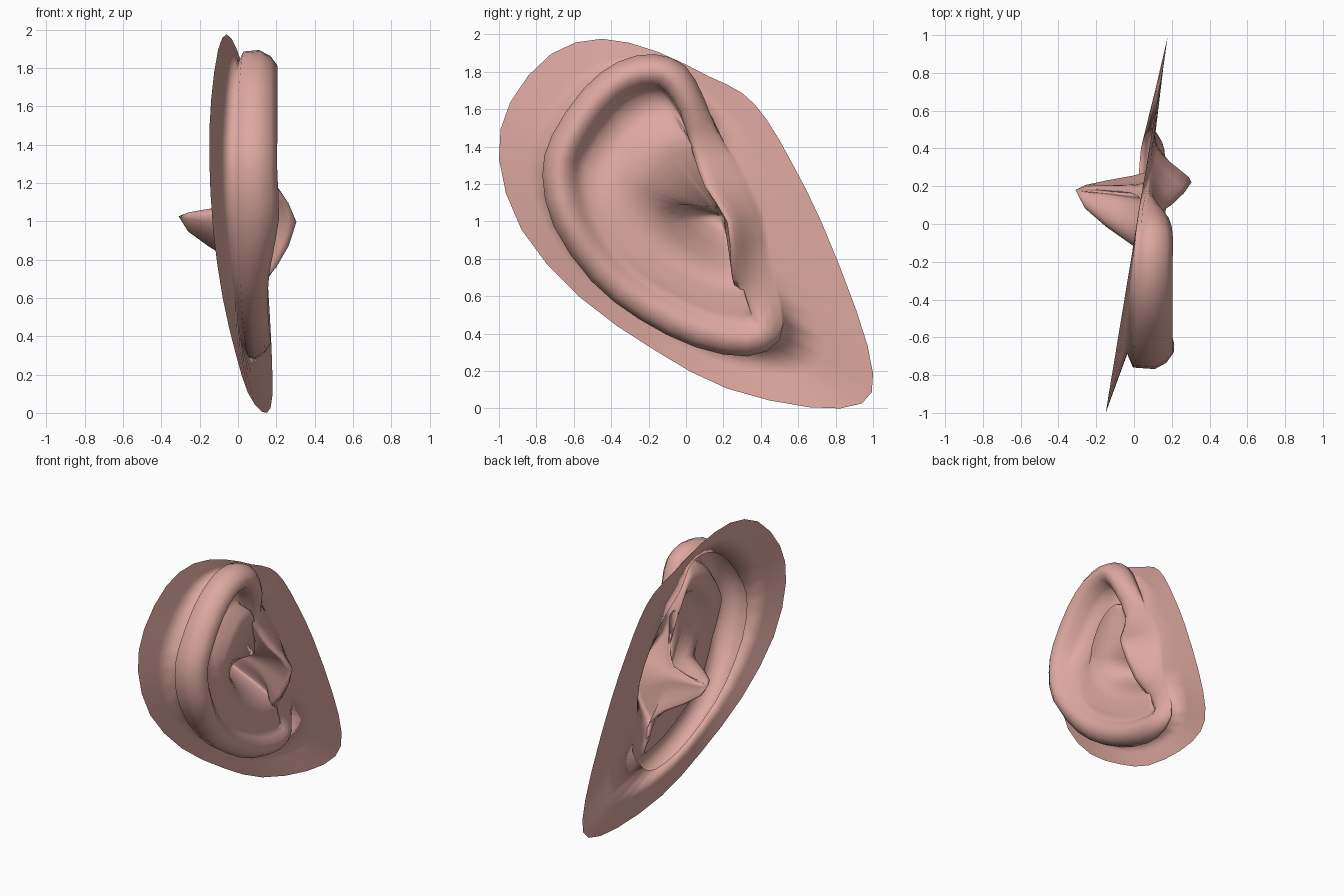
import bpy, math
from mathutils import Vector

if "Cube" in bpy.data.objects:
    bpy.data.objects.remove(bpy.data.objects["Cube"])

# Stations round the ear: skirt edge (y,z), rim line (y,z), helix weight, tragus height,
# upper weight, rim height scale
STATIONS = [
    ((0.94, 0.02), (0.50, 0.36), 0.9, 0, 0, 0.75),
    ((0.66, 0.00), (0.33, 0.28), 1, 0, 0, 0.82),
    ((0.22, 0.10), (0.05, 0.33), 1, 0, 0, 0.82),
    ((-0.16, 0.30), (-0.25, 0.48), 1, 0, 0, 0.76),
    ((-0.57, 0.59), (-0.50, 0.68), 1, 0, 0, 0.8),
    ((-0.88, 0.95), (-0.70, 0.97), 1, 0, 0.05, 1.04),
    ((-1.00, 1.33), (-0.76, 1.24), 1, 0, 0.4, 1),
    ((-0.94, 1.63), (-0.71, 1.45), 1, 0, 0.8, 1),
    ((-0.72, 1.89), (-0.54, 1.70), 1, 0, 1, 1),
    ((-0.45, 1.97), (-0.36, 1.84), 1, 0, 1, 1),
    ((-0.15, 1.90), (-0.17, 1.88), 1, 0, 1, 1),
    ((0.12, 1.77), (-0.01, 1.82), 1, 0, 1, 1),
    ((0.30, 1.68), (0.09, 1.65), 0.9, 0, 1, 0.95),
    ((0.43, 1.54), (0.20, 1.45), 0.2, 0.1, 1, 0.8),
    ((0.57, 1.30), (0.32, 1.25), 0, 0.5, 0, 1),
    ((0.72, 1.00), (0.42, 1.02), 0, 1, 0, 1),
    ((0.91, 0.52), (0.46, 0.76), 0, 0.5, 0, 1),
    ((1.00, 0.18), (0.53, 0.54), 0.3, 0, 0, 0.8),
]
# Free edge of the tragus and of the notch below it, by station (y,z)
TRAGUS_EDGE = {13: (0.03, 1.36), 14: (0.10, 1.18), 15: (0.22, 0.99), 16: (0.24, 0.75),
               17: (0.22, 0.68), 0: (0.22, 0.62)}
# Helix side section (t, x): back of rim, rim, antihelix, concha, canal
HELIX = [(.09, .0), (.0, .03), (-.01, .11), (.03, .17), (.09, .205), (.14, .195),
         (.19, .165), (.22, .14), (.27, .12), (.34, .115), (.43, .12), (.51, .105),
         (.59, .06), (.66, .0), (.78, -.15), (.89, -.26)]
# Upper side: scapha, antihelix step, shallow concha, then canal wall
UPPER = {6: (.19, .165), 7: (.21, .10), 8: (.25, .045), 9: (.32, .03), 10: (.40, .045),
         11: (.44, .125), 12: (.60, .09), 13: (.93, .03), 14: (.965, -.13), 15: (.985, -.26)}
# Front side: share of the way to the tragus edge, share on to the canal, x, bump
FRONT = [(.0, 0, .10, 0), (.08, 0, .10, .01), (.16, 0, .10, .03), (.30, 0, .10, .06),
         (.48, 0, .10, .10), (.68, 0, .10, .15), (.86, 0, .10, .19), (1, 0, .09, .215),
         (1, .02, .08, .18), (1, .2, .07, .12), (1, .4, .06, .05), (1, .55, .05, .01),
         (1, .68, .02, 0), (1, .78, -.03, 0), (1, .87, -.13, 0), (1, .95, -.25, 0)]
CANAL = Vector((0.18, 1.02))
STEPS = 2


def mix(a, b, f):
    return a + (b - a) * f


def flat(y):
    return 0.015 + 0.165 * y


def station_points(k):
    """One radial section of the ear from the skirt edge to the canal."""
    edge, rim, w, s, u, height = STATIONS[k]
    edge, rim = Vector(edge), Vector(rim)
    along = Vector(STATIONS[(k + 1) % len(STATIONS)][1]) - Vector(STATIONS[k - 1][1])
    inward = Vector((along.y, -along.x)).normalized()
    lip = rim + inward * 0.16
    brink = Vector(TRAGUS_EDGE.get(k, rim))
    pts = []
    for i in range(len(HELIX)):
        th, xh = HELIX[i]
        if i in UPPER:
            th, xh = mix(th, UPPER[i][0], u), mix(xh, UPPER[i][1], u)
        if i < 2:
            xh += 0.01 + 0.06 * rim.x
        elif i < 8:
            xh *= height
        # lip rings run square to the rim, inner rings run to the canal
        if th <= 0.2:
            ph = rim + inward * (0.8 * th)
        else:
            ph = mix(lip, CANAL, (th - 0.2) / 0.8)
        to_brink, to_canal, xf, bump = FRONT[i]
        pf = mix(mix(rim, brink, to_brink), CANAL + Vector((0.02, 0)), to_canal)
        xf = mix(flat(pf.x) + 0.02, xf, min(1, i / 6)) + bump * s
        p = mix(pf, ph, w)
        pts.append(Vector((mix(xf, xh, w), p.x, p.y)))
    skirt = [Vector((flat(edge.x), edge.x, edge.y))]
    skirt.append(mix(skirt[0], pts[0], 0.5))
    return skirt + pts


def catmull(a, b, c, d, t):
    return 0.5 * (2 * b + (c - a) * t + (2 * a - 5 * b + 4 * c - d) * t * t
                  + (3 * b - a - 3 * c + d) * t ** 3)


# Smooth the sections round the ear and loft them into one sheet
n = len(STATIONS)
sections = [station_points(k) for k in range(n)]
rings, cols = len(sections[0]), n * STEPS
verts = []
for r in range(rings):
    for k in range(n):
        q = [sections[(k + j) % n][r] for j in (-1, 0, 1, 2)]
        verts += [catmull(*q, j / STEPS) for j in range(STEPS)]
faces = [(r * cols + c, (r + 1) * cols + c,
          (r + 1) * cols + (c + 1) % cols, r * cols + (c + 1) % cols)
         for r in range(rings - 1) for c in range(cols)]
# Canal tip
verts.append(Vector((-0.31, CANAL.x, CANAL.y)))
last = (rings - 1) * cols
faces += [(last + (c + 1) % cols, last + c, len(verts) - 1) for c in range(cols)]

mesh = bpy.data.meshes.new("ear")
mesh.from_pydata(verts, [], faces)
ear = bpy.data.objects.new("ear", mesh)
bpy.context.collection.objects.link(ear)

# Skin material
skin = bpy.data.materials.new("skin")
skin.diffuse_color = (0.72, 0.39, 0.35, 1)
skin.use_nodes = True
skin.node_tree.nodes["Principled BSDF"].inputs["Base Color"].default_value = skin.diffuse_color
mesh.materials.append(skin)
for p in mesh.polygons:
    p.use_smooth = True

# Rest the lowest point of the skirt on the ground
ear.location.z = -min(v.z for v in verts)
